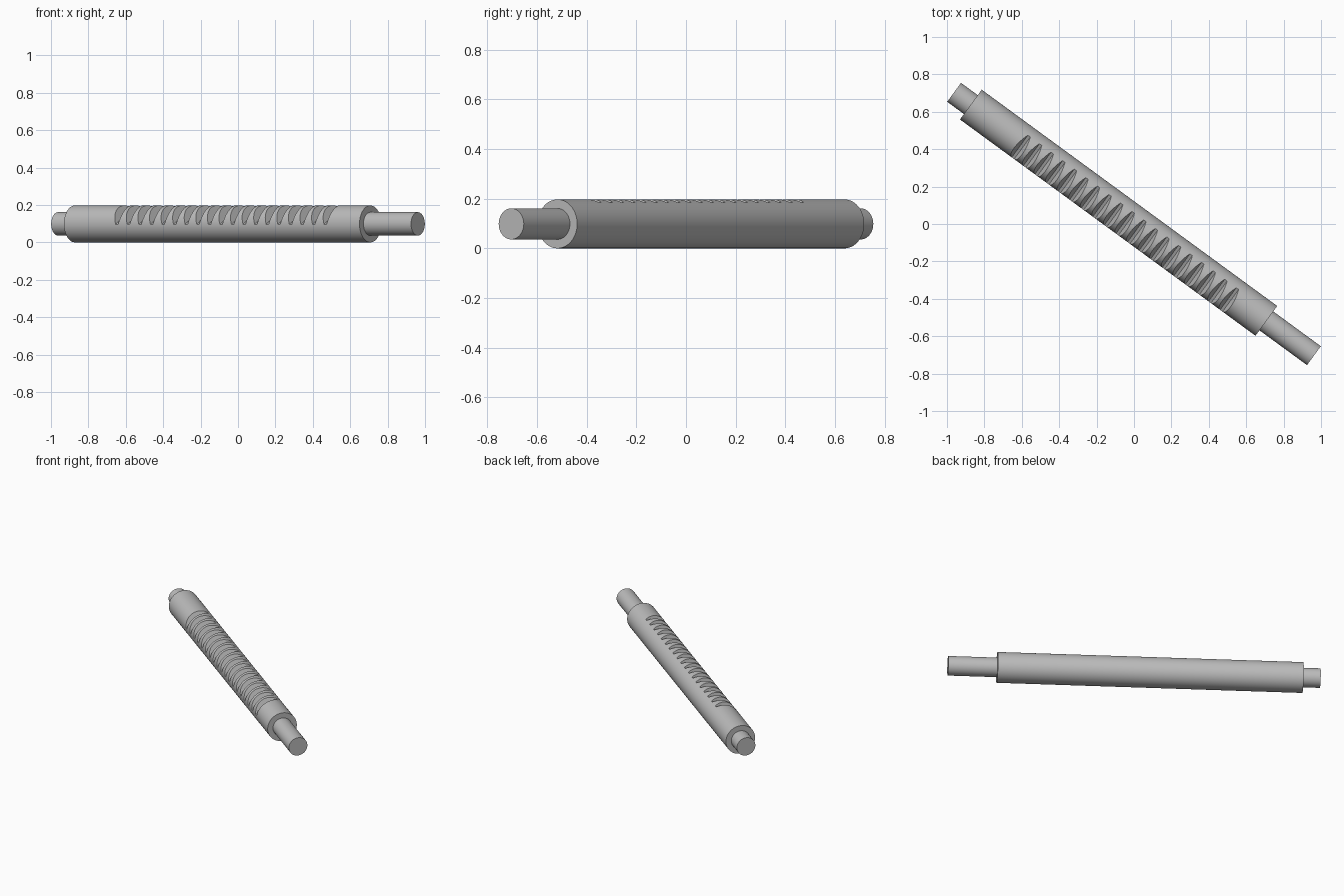
import bpy, bmesh
from math import radians, tau
from mathutils import Matrix

if "Cube" in bpy.data.objects:
    bpy.data.objects.remove(bpy.data.objects["Cube"], do_unlink=True)

BODY_R, END_R = 0.0985, 0.0625
HALF = 1.192                      # half of the full shaft length
BODY_START, BODY_END = -1.081, 0.877
TEETH, FIRST, PITCH = 19, -0.730, 0.0767
ROOT, CROWN = 0.049, 0.12         # groove floor and cutter top, from the axis
FLOOR_W, CROWN_W = 0.008, 0.036   # half widths of the groove

steel = bpy.data.materials.new("grey steel")
steel.use_nodes = True
colour = (0.5, 0.5, 0.5, 1)
steel.diffuse_color = colour
steel.node_tree.nodes["Principled BSDF"].inputs["Base Color"].default_value = colour


def add_object(name, bm):
    bmesh.ops.recalc_face_normals(bm, faces=bm.faces)
    mesh = bpy.data.meshes.new(name)
    bm.to_mesh(mesh)
    bm.free()
    mesh.materials.append(steel)
    obj = bpy.data.objects.new(name, mesh)
    bpy.context.collection.objects.link(obj)
    return obj


# Stepped shaft, turned from a half profile around the x axis
profile = [(-HALF, 0), (-HALF, END_R), (BODY_START, END_R), (BODY_START, BODY_R),
           (BODY_END, BODY_R), (BODY_END, END_R), (HALF, END_R), (HALF, 0)]
bm = bmesh.new()
verts = [bm.verts.new((x, 0, r)) for x, r in profile]
edges = [bm.edges.new(pair) for pair in zip(verts, verts[1:])]
bmesh.ops.spin(bm, geom=verts + edges, cent=(0, 0, 0), axis=(1, 0, 0),
               angle=tau, steps=96, use_merge=True)
bmesh.ops.remove_doubles(bm, verts=bm.verts, dist=1e-5)
shaft = add_object("rack_shaft", bm)

# Row of tapered bars that cut the rack teeth
bm = bmesh.new()
for i in range(TEETH):
    x = FIRST + i * PITCH
    outline = [(x - FLOOR_W, ROOT), (x + FLOOR_W, ROOT),
               (x + CROWN_W, CROWN), (x - CROWN_W, CROWN)]
    face = bm.faces.new([bm.verts.new((px, -0.15, pz)) for px, pz in outline])
    side = bmesh.ops.extrude_face_region(bm, geom=[face])["geom"]
    bmesh.ops.translate(bm, vec=(0, 0.3, 0),
                        verts=[v for v in side if isinstance(v, bmesh.types.BMVert)])
bmesh.ops.rotate(bm, verts=bm.verts, matrix=Matrix.Rotation(radians(31), 3, 'X'))
cutter = add_object("tooth_cutter", bm)
cutter.hide_render = True

# Lay the shaft diagonally on the ground
for obj in (shaft, cutter):
    obj.rotation_euler.z = radians(-36.2)
    obj.location.z = BODY_R
bpy.context.view_layer.update()

# Cut the teeth, then keep the edges crisp
bpy.context.view_layer.objects.active = shaft
shaft.select_set(True)
cut = shaft.modifiers.new("teeth", 'BOOLEAN')
cut.operation, cut.solver, cut.object = 'DIFFERENCE', 'EXACT', cutter
bpy.ops.object.modifier_apply(modifier=cut.name)
bpy.data.objects.remove(cutter, do_unlink=True)
bpy.ops.object.shade_smooth_by_angle(angle=radians(20))
